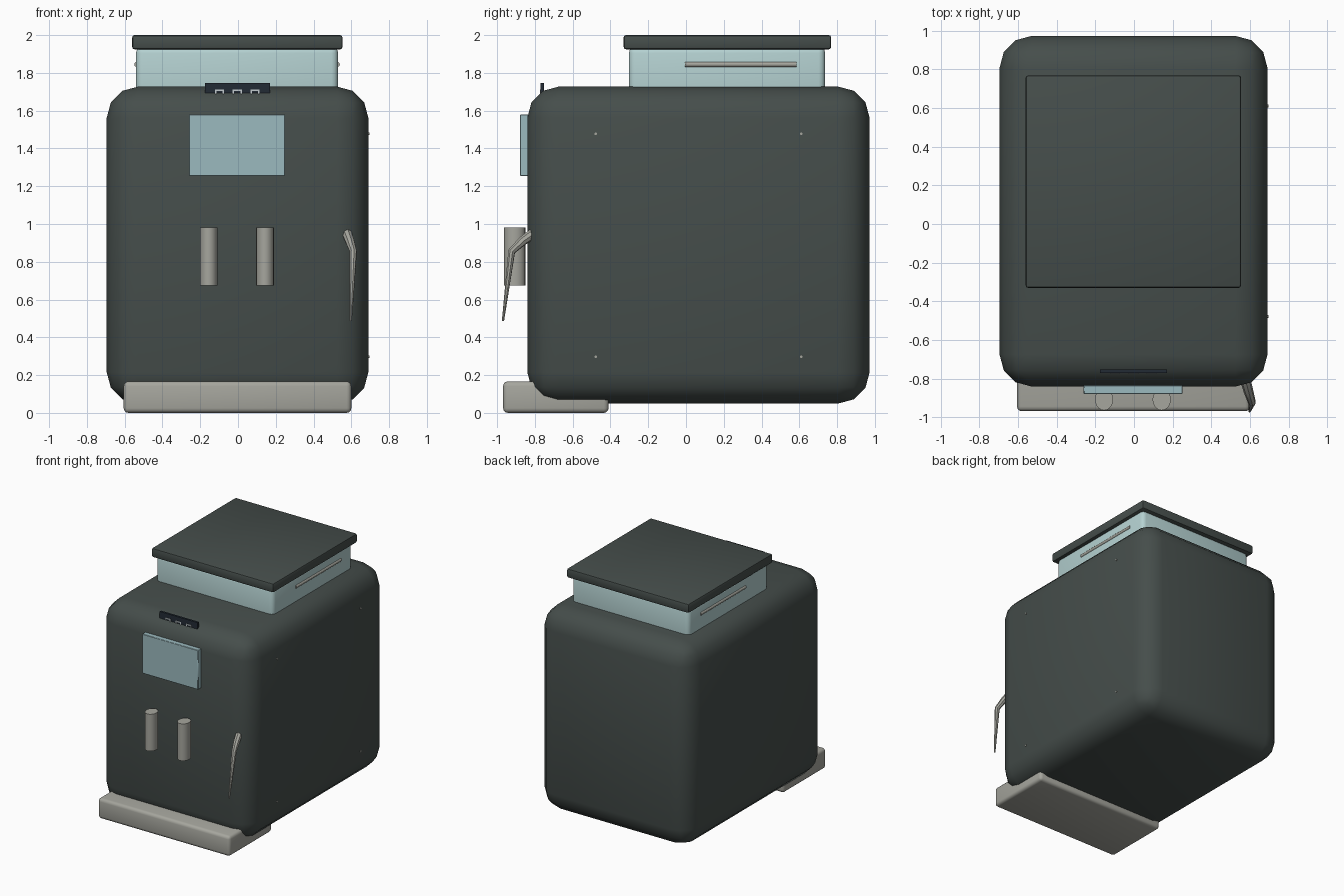
import bpy, math
from mathutils import Vector

if "Cube" in bpy.data.objects:
    bpy.data.objects.remove(bpy.data.objects["Cube"])


def mat(name, rgb):
    m = bpy.data.materials.new(name)
    m.diffuse_color = (*rgb, 1)
    m.use_nodes = True
    m.node_tree.nodes["Principled BSDF"].inputs["Base Color"].default_value = m.diffuse_color
    return m


DARK = mat("dark_shell", (0.06, 0.075, 0.07))
TANK = mat("pale_blue", (0.46, 0.64, 0.64))
SCREEN = mat("screen_blue", (0.33, 0.49, 0.52))
METAL = mat("warm_metal", (0.38, 0.38, 0.34))
BLACK = mat("panel_black", (0.016, 0.024, 0.035))
LIGHT = mat("icon_light", (0.55, 0.6, 0.62))


def finish(ob, name, material, smooth=40):
    ob.name = name
    ob.data.materials.append(material)
    bpy.context.view_layer.objects.active = ob
    ob.select_set(True)
    if smooth:
        bpy.ops.object.shade_smooth_by_angle(angle=math.radians(smooth))
    return ob


def box(name, x, y, z, material, bevel=0, seg=3):
    """Box from (min, max) ranges with an optional rounded edge."""
    lo, hi = Vector((x[0], y[0], z[0])), Vector((x[1], y[1], z[1]))
    bpy.ops.mesh.primitive_cube_add(size=1, location=(lo + hi) / 2)
    ob = bpy.context.object
    ob.scale = hi - lo
    bpy.ops.object.transform_apply(location=False, rotation=False, scale=True)
    if bevel:
        b = ob.modifiers.new("round", 'BEVEL')
        b.width, b.segments = bevel, seg
        bpy.ops.object.modifier_apply(modifier="round")
    return finish(ob, name, material, 40 if bevel else 0)


def rod(name, loc, r, depth, material, rot=(0, 0, 0), sides=16, scale=(1, 1, 1)):
    bpy.ops.mesh.primitive_cylinder_add(vertices=sides, radius=r, depth=depth,
                                        location=loc, rotation=rot)
    ob = bpy.context.object
    ob.scale = scale
    return finish(ob, name, material)


# Main housing, tray, tank and lid
box("body", (-0.695, 0.69), (-0.84, 0.972), (0.05, 1.727), DARK, 0.165, 3)
box("drip_tray", (-0.605, 0.6), (-0.968, -0.41), (0, 0.167), METAL, 0.025, 3)
box("water_tank", (-0.54, 0.53), (-0.302, 0.737), (1.6, 1.94), TANK, 0.035, 3)
box("lid", (-0.56, 0.553), (-0.33, 0.768), (1.925, 2.0), DARK, 0.012, 2)

# Slim rails on both tank sides
for side in (-1, 1):
    rod("tank_rail", (-0.005 + side * 0.53, 0.29, 1.845), 0.014, 0.59, METAL,
        (math.pi / 2, 0, 0), 12)

# Screen and button strip
box("screen", (-0.26, 0.25), (-0.878, -0.835), (1.255, 1.58), SCREEN, 0.003, 1)
box("button_strip", (-0.176, 0.17), (-0.77, -0.752), (1.66, 1.747), BLACK)

# Square outline buttons, partly sunk behind the housing
for cx in (-0.098, -0.004, 0.09):
    y = (-0.774, -0.768)
    box("button_top", (cx - 0.024, cx + 0.024), y, (1.704, 1.712), LIGHT)
    for s in (-1, 1):
        e = cx + s * 0.02
        box("button_side", (e - 0.004, e + 0.004), y, (1.67, 1.704), LIGHT)

# Twin coffee spouts
for cx in (-0.155, 0.143):
    rod("spout", (cx, -0.907, 0.828), 0.047, 0.305, METAL, sides=20, scale=(1, 1.2, 1))

# Bent, tapering steam wand
cu = bpy.data.curves.new("steam_wand", 'CURVE')
cu.dimensions = '3D'
cu.bevel_depth = 1
cu.bevel_resolution = 2
cu.use_fill_caps = True
sp = cu.splines.new('POLY')
path = [(0.577, -0.81, 0.95, 0.027), (0.592, -0.865, 0.91, 0.025),
        (0.61, -0.923, 0.855, 0.02), (0.597, -0.969, 0.487, 0.006)]
sp.points.add(len(path) - 1)
for p, (x, y, z, r) in zip(sp.points, path):
    p.co, p.radius = (x, y, z, 1), r
wand = bpy.data.objects.new("steam_wand", cu)
bpy.context.collection.objects.link(wand)
bpy.ops.object.select_all(action='DESELECT')
wand.select_set(True)
bpy.context.view_layer.objects.active = wand
bpy.ops.object.convert(target='MESH')
finish(bpy.context.object, "steam_wand", METAL)

# Small screws on the right side panel
for y in (-0.478, 0.61):
    for z in (0.297, 1.477):
        rod("screw", (0.688, y, z), 0.007, 0.014, METAL, (0, math.pi / 2, 0), 10)
